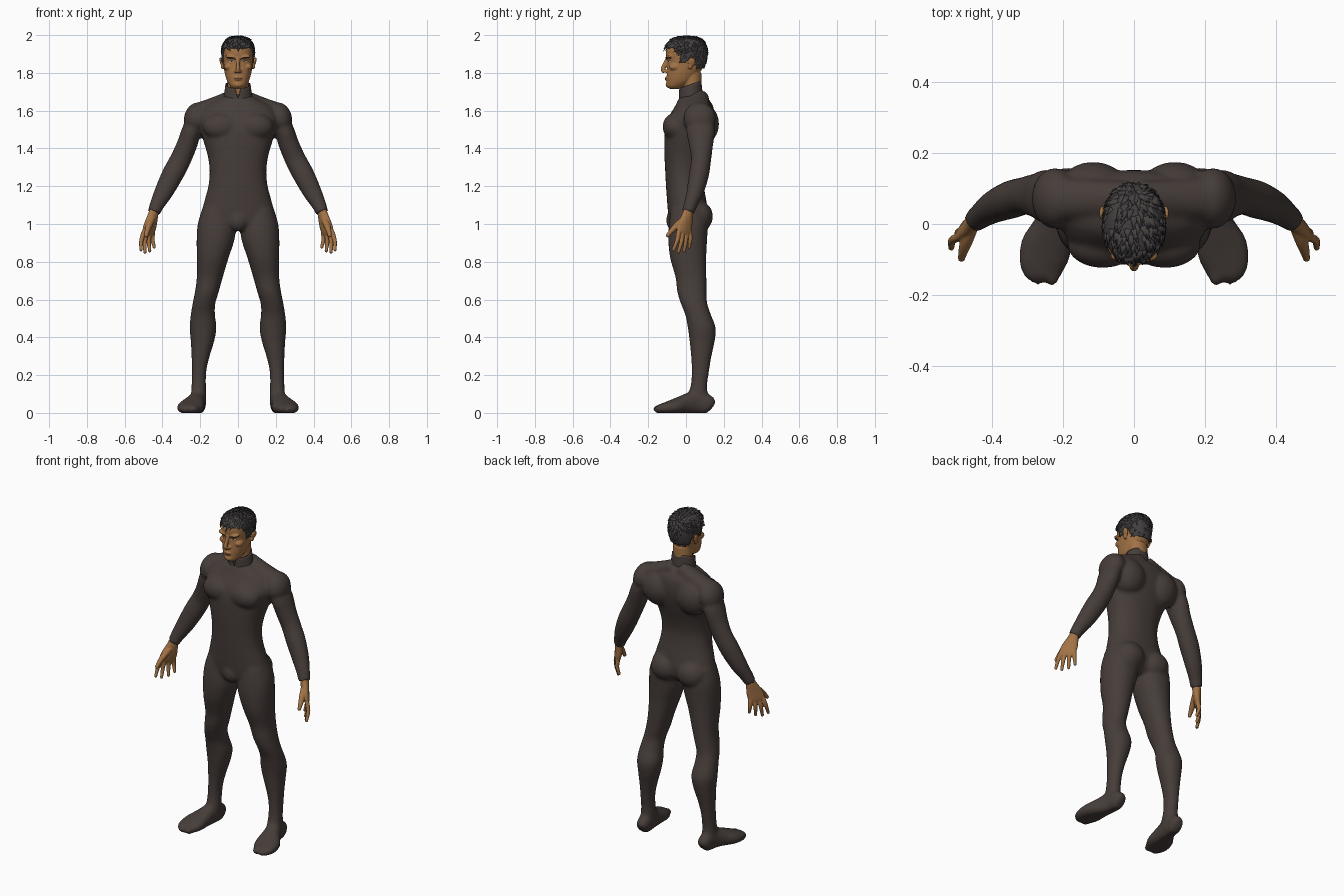
import bpy, bmesh, math, random
from mathutils import Vector, Matrix
from mathutils.bvhtree import BVHTree

if "Cube" in bpy.data.objects:
    bpy.data.objects.remove(bpy.data.objects["Cube"])

random.seed(4)
X, Y, Z = Vector((1, 0, 0)), Vector((0, 1, 0)), Vector((0, 0, 1))


def material(name, rgb):
    m = bpy.data.materials.new(name)
    m.diffuse_color = (*rgb, 1)
    m.use_nodes = True
    m.node_tree.nodes["Principled BSDF"].inputs["Base Color"].default_value = m.diffuse_color
    return m


SUIT = material("suit charcoal brown", (0.062, 0.047, 0.042))
SKIN = material("skin tan", (0.36, 0.17, 0.06))
HAIR = material("hair dark grey", (0.058, 0.052, 0.052))
LIP = material("lip brown", (0.21, 0.085, 0.04))
BROW = material("brow dark", (0.025, 0.018, 0.015))
EYE = material("eye white", (0.55, 0.5, 0.45))


def catmull(rows, sub):
    out = []
    for i in range(len(rows) - 1):
        p = [rows[max(0, min(len(rows) - 1, i + k))] for k in (-1, 0, 1, 2)]
        for j in range(sub):
            t = j / sub
            out.append([0.5 * (2 * b + (c - a) * t + (2 * a - 5 * b + 4 * c - d) * t * t
                               + (3 * b - a - 3 * c + d) * t ** 3) for a, b, c, d in zip(*p)])
    return out + [list(rows[-1])]


def tube(bm, rows, ref=Y, axis=None, mirror=False, n=32, power=2.0, sub=4):
    """Closed loft; each row is x, y, z, radius along ref, radius across."""
    pts = catmull(rows, sub)
    for s in ((1, -1) if mirror else (1,)):
        rings = []
        for i, (x, y, z, ru, rv) in enumerate(pts):
            a, b = pts[max(0, i - 1)], pts[min(len(pts) - 1, i + 1)]
            t = axis or (Vector(b[:3]) - Vector(a[:3])).normalized()
            u = (ref - t * ref.dot(t)).normalized()
            v = t.cross(u)
            ring = []
            for k in range(n):
                c, d = math.cos(2 * math.pi * k / n), math.sin(2 * math.pi * k / n)
                c = math.copysign(abs(c) ** (2 / power), c)
                d = math.copysign(abs(d) ** (2 / power), d)
                p = Vector((x, y, z)) + u * (c * ru) + v * (d * rv)
                ring.append(bm.verts.new((p.x * s, p.y, p.z)))
            rings.append(ring)
        fs = [bm.faces.new((p[k], p[(k + 1) % n], q[(k + 1) % n], q[k]))
              for p, q in zip(rings, rings[1:]) for k in range(n)]
        fs += [bm.faces.new(rings[0]), bm.faces.new(rings[-1])]
        bmesh.ops.recalc_face_normals(bm, faces=fs)


def blob(bm, c, r, mirror=True, tilt=0):
    """Ellipsoid muscle or feature."""
    for s in ((1, -1) if mirror else (1,)):
        m = (Matrix.Translation((c[0] * s, c[1], c[2])) @ Matrix.Rotation(tilt * s, 4, 'Y')
             @ Matrix.Diagonal((*r, 1)))
        bmesh.ops.create_uvsphere(bm, u_segments=24, v_segments=16, radius=1, matrix=m)


def sec(z, x0, x1, yf, yb):
    """Horizontal section from its extents."""
    return ((x0 + x1) / 2, (yf + yb) / 2, z, (yb - yf) / 2, (x1 - x0) / 2)


def finish(name, bm, mat, voxel=0, smooth=0, solid=0):
    me = bpy.data.meshes.new(name)
    bm.to_mesh(me)
    bm.free()
    ob = bpy.data.objects.new(name, me)
    bpy.context.collection.objects.link(ob)
    if solid:
        m = ob.modifiers.new("thickness", 'SOLIDIFY')
        m.thickness, m.offset = solid, -1
    if voxel:
        m = ob.modifiers.new("merge", 'REMESH')
        m.mode, m.voxel_size = 'VOXEL', voxel
    if smooth:
        m = ob.modifiers.new("soften", 'SMOOTH')
        m.factor, m.iterations = 0.5, smooth
    dg = bpy.context.evaluated_depsgraph_get()
    ob.data = bpy.data.meshes.new_from_object(ob.evaluated_get(dg))
    ob.modifiers.clear()
    ob.data.materials.clear()
    ob.data.materials.append(mat)
    ob.data.shade_smooth()
    return ob


# Body suit: torso, muscles, limbs and feet merged into one skin
bm = bmesh.new()
torso = [(0.965, .09, -.06, .06), (1.0, .165, -.085, .10), (1.06, .19, -.095, .115), (1.12, .178, -.1, .108),
         (1.2, .157, -.106, .095), (1.28, .15, -.11, .09), (1.36, .16, -.114, .105), (1.44, .183, -.115, .13),
         (1.5, .2, -.112, .145), (1.56, .21, -.095, .152), (1.62, .18, -.06, .145), (1.66, .11, -.04, .12),
         (1.685, .055, -.02, .09)]
tube(bm, [sec(z, -r, r, f, b) for z, r, f, b in torso], axis=Z, n=48, power=2.25)
blob(bm, (.088, -.058, 1.515), (.1, .066, .072))             # chest
blob(bm, (.115, .085, 1.53), (.105, .09, .11))               # shoulder blades
blob(bm, (.222, .072, 1.56), (.064, .086, .085), tilt=-.25)  # deltoids
blob(bm, (.088, .06, 1.04), (.092, .083, .085))              # buttocks
blob(bm, (0, -.06, 1.02), (.055, .045, .06), mirror=False)   # crotch
tube(bm, [(.02, .07, 1.675, .05, .04), (.11, .07, 1.635, .055, .043), (.2, .07, 1.6, .06, .045)],
     mirror=True)                                            # trapezius
legs = [(1.08, .02, .19, -.08, .1), (1.0, .013, .213, -.09, .115), (.92, .018, .219, -.094, .112),
        (.82, .05, .218, -.084, .107), (.72, .08, .218, -.056, .108), (.64, .102, .228, -.046, .109),
        (.58, .12, .24, -.028, .112), (.52, .122, .25, -.004, .132), (.45, .114, .256, .01, .157),
        (.38, .126, .25, .019, .152), (.3, .15, .246, .027, .135), (.22, .168, .244, .03, .122),
        (.14, .17, .246, .024, .112), (.07, .168, .25, .0, .12), (.03, .172, .245, .01, .125)]
tube(bm, [sec(*r) for r in legs], axis=Z, mirror=True, power=2.15)
tube(bm, [(.205, .142, .033, .025, .024), (.208, .118, .045, .05, .038), (.215, .05, .055, .06, .043),
          (.23, -.01, .045, .05, .056), (.246, -.06, .034, .04, .071), (.256, -.11, .025, .031, .068),
          (.255, -.15, .02, .022, .05)], ref=Z, mirror=True, power=2.3)    # feet
blob(bm, (.232, -.133, .02), (.025, .042, .024))             # big toe
blob(bm, (.27, -.125, .017), (.036, .047, .022))             # small toes
tube(bm, [(.195, .07, 1.6, .06, .05), (.243, .077, 1.5, .076, .052), (.27, .08, 1.42, .064, .054),
          (.305, .08, 1.34, .053, .056), (.347, .068, 1.26, .053, .057), (.393, .048, 1.17, .045, .05),
          (.427, .025, 1.105, .036, .039), (.446, .01, 1.06, .033, .034)], mirror=True)  # arms
body = finish("body_suit", bm, SUIT, voxel=0.009, smooth=7)
for v in body.data.vertices:
    v.co.z = max(v.co.z, 0)

# Collar: slanted band with a notch at the throat
bm = bmesh.new()
rings = []
for k in range(9):
    f, ring = k / 8, []
    for i in range(72):
        a = 2 * math.pi * i / 72
        x, y = (.08 - .013 * f) * math.sin(a), .028 - .006 * f - (.067 - .008 * f) * math.cos(a)
        top = 1.737 + .35 * (y - .02) - .055 * max(0, 1 - abs(x) / .014) * (y < 0)
        ring.append(bm.verts.new((x, y, 1.63 + (top - 1.63) * f)))
    rings.append(ring)
for p, q in zip(rings, rings[1:]):
    for i in range(72):
        j = (i + 1) % 72
        bm.faces.new((p[i], p[j], q[j], q[i]))
finish("collar", bm, SUIT, solid=0.007)

# Hands: palm, four curled fingers and thumb
for s, side in ((1, "left"), (-1, "right")):
    bm = bmesh.new()
    across, palm = Vector((.64, -.77, 0)), Vector((-.77, -.64, 0))
    tube(bm, [(.443, .013, 1.075, .026, .024), (.45, .007, 1.045, .032, .024), (.462, -.003, 1.0, .045, .021),
              (.473, -.01, .965, .048, .017), (.478, -.012, .945, .044, .012)], ref=across)
    for t, ln in ((-.037, .08), (-.0125, .1), (.0125, .107), (.037, .095)):
        base = Vector((.474, -.01, .96)) + across * t
        d = Vector((.13, -.08, -1)) + across * t * 5
        mid, tip = base + d * ln * .5 - palm * .003, base + d * ln + palm * .01
        tube(bm, [(*base, .0125, .0125), (*mid, .0115, .0115), (*tip, .0085, .0085)], n=16)
        blob(bm, tip, (.009, .009, .011), mirror=False)
    tube(bm, [(.452, .0, 1.035, .018, .018), (.47, -.045, .995, .018, .018), (.48, -.075, .965, .014, .014),
              (.485, -.096, .94, .01, .01)], ref=X, n=16)
    blob(bm, (.485, -.096, .94), (.0105, .0105, .0115), mirror=False)
    if s < 0:
        bmesh.ops.scale(bm, vec=(-1, 1, 1), verts=bm.verts)
        bmesh.ops.reverse_faces(bm, faces=bm.faces)
    finish(side + "_hand", bm, SKIN, voxel=0.0035, smooth=3)

# Head: skull, jaw, neck, nose, brow, cheeks, lips and ears
skull = [(1.716, .026, -.088, -.035), (1.73, .042, -.101, -.005), (1.755, .057, -.102, .035),
         (1.785, .067, -.102, .06), (1.82, .074, -.1, .085), (1.86, .078, -.098, .1), (1.9, .081, -.106, .106),
         (1.94, .078, -.1, .102), (1.97, .06, -.072, .08), (1.985, .03, -.035, .045)]
bm = bmesh.new()
tube(bm, [sec(z, -r, r, f, b) for z, r, f, b in skull], axis=Z, n=48, power=2.25)
tube(bm, [(0, .04, 1.64, .05, .06), (0, .034, 1.72, .05, .057), (0, .03, 1.8, .052, .057)], axis=Z)
tube(bm, [(0, -.098, 1.878, .01, .01), (0, -.109, 1.85, .012, .009), (0, -.122, 1.82, .012, .012),
          (0, -.114, 1.802, .01, .013)], n=20)
blob(bm, (.012, -.107, 1.809), (.009, .011, .008))            # nostril wings
blob(bm, (.034, -.088, 1.884), (.034, .019, .01), tilt=-.15)  # brow ridge
blob(bm, (.052, -.06, 1.832), (.023, .03, .02))               # cheekbones
blob(bm, (0, -.1, 1.774), (.023, .011, .006), mirror=False)   # upper lip
blob(bm, (0, -.1, 1.765), (.019, .011, .006), mirror=False)   # lower lip
blob(bm, (0, -.094, 1.738), (.024, .014, .016), mirror=False)  # chin
blob(bm, (.088, .03, 1.858), (.008, .021, .025), tilt=.25)    # ears
blob(bm, (.083, .022, 1.834), (.008, .012, .016), tilt=.2)    # ear lobes
head = finish("head", bm, SKIN, voxel=0.004, smooth=3)
bvh = BVHTree.FromPolygons([v.co for v in head.data.vertices], [p.vertices for p in head.data.polygons])


def plate(name, mat, outline, lift, mirror=True):
    """Thin face detail laid on the head; outline(t) gives x, low z, high z for t in -1..1."""
    bm = bmesh.new()
    for s in ((1, -1) if mirror else (1,)):
        cols = []
        for i in range(13):
            x, lo, hi = outline(-math.cos(math.pi * (i + .05) / 12.1))
            col = []
            for k in range(5):
                z = lo + (hi - lo) * k / 4
                hit = bvh.ray_cast(Vector((x * s, -1, z)), Y)[0]
                col.append(bm.verts.new((x * s, (hit.y if hit else -.09) - lift, z)))
            cols.append(col)
        for p, q in zip(cols, cols[1:]):
            for k in range(4):
                f = bm.faces.new((p[k], q[k], q[k + 1], p[k + 1]))
                f.normal_update()
                if f.normal.y > 0:
                    f.normal_flip()
    return finish(name, bm, mat)


def oval(cx, cz, w, h, slant=0):
    def f(t):
        e = h * math.sqrt(max(0, 1 - t * t))
        return cx + w * t, cz + slant * t - e, cz + slant * t + e
    return f


plate("eyes", EYE, oval(.034, 1.861, .014, .0045, .001), .001)
plate("irises", BROW, oval(.033, 1.861, .0048, .0045), .0018)
plate("eyelids", BROW, lambda t: (.034 + .016 * t, 1.8635 + .001 * t - .003 * t * t,
                                  1.8665 + .001 * t - .003 * t * t), .0024)
plate("eyebrows", BROW, lambda t: (.035 + .024 * t, 1.876 + .005 * t - .004 * t * t,
                                   1.884 + .004 * t - .006 * t * t), .002)
plate("lips", LIP, oval(0, 1.769, .023, .0065), .001, mirror=False)
plate("mouth_line", BROW, oval(0, 1.7695, .022, .001), .0018, mirror=False)


# Hair: cap cut along the hairline, covered in small pointed tufts
def hairline(y):
    keys = [(-1, 1.936), (-.07, 1.934), (-.04, 1.9), (-.025, 1.855), (.005, 1.855), (.012, 1.882),
            (.045, 1.88), (.06, 1.825), (1, 1.815)]
    for (a, za), (b, zb) in zip(keys, keys[1:]):
        if a <= y <= b:
            return za + (zb - za) * (y - a) / (b - a)


bm = bmesh.new()
cap = [sec(z + (.005 if z > 1.96 else 0), -r - .006, r + .006, f - .008, b + .008) for z, r, f, b in skull[3:]]
tube(bm, cap + [(0, .01, 1.994, .012, .01)], axis=Z, n=72, power=2.2, sub=10)
bmesh.ops.delete(bm, geom=[f for f in bm.faces if f.calc_center_median().z < hairline(f.calc_center_median().y)],
                 context='FACES')
bm.normal_update()
roots = [(f.calc_center_median(), f.normal.copy(), f.calc_area()) for f in bm.faces]
finish("hair_cap", bm, HAIR, solid=0.009)

bm = bmesh.new()
for c, nrm, _ in random.choices(roots, weights=[r[2] * (1 if r[0].z > 1.91 else .25) for r in roots], k=230):
    flow = c - Vector((0, .07, 2.0)) + Vector((random.uniform(-.02, .02), -.04, 0))
    d = (flow - nrm * flow.dot(nrm)).normalized()
    d = (d + nrm * .12).normalized()
    side = d.cross(nrm).normalized()
    up = side.cross(d)
    size = random.uniform(.7, 1.05) * (1 if c.z > 1.91 else .7)
    m = Matrix((side, up * .4, d)).transposed().to_4x4()
    m.translation = c + d * .008
    bmesh.ops.create_cone(bm, cap_ends=True, segments=8, radius1=.011 * size, radius2=.0008,
                          depth=.036 * size, matrix=m)
bmesh.ops.recalc_face_normals(bm, faces=bm.faces)
finish("hair_tufts", bm, HAIR)
